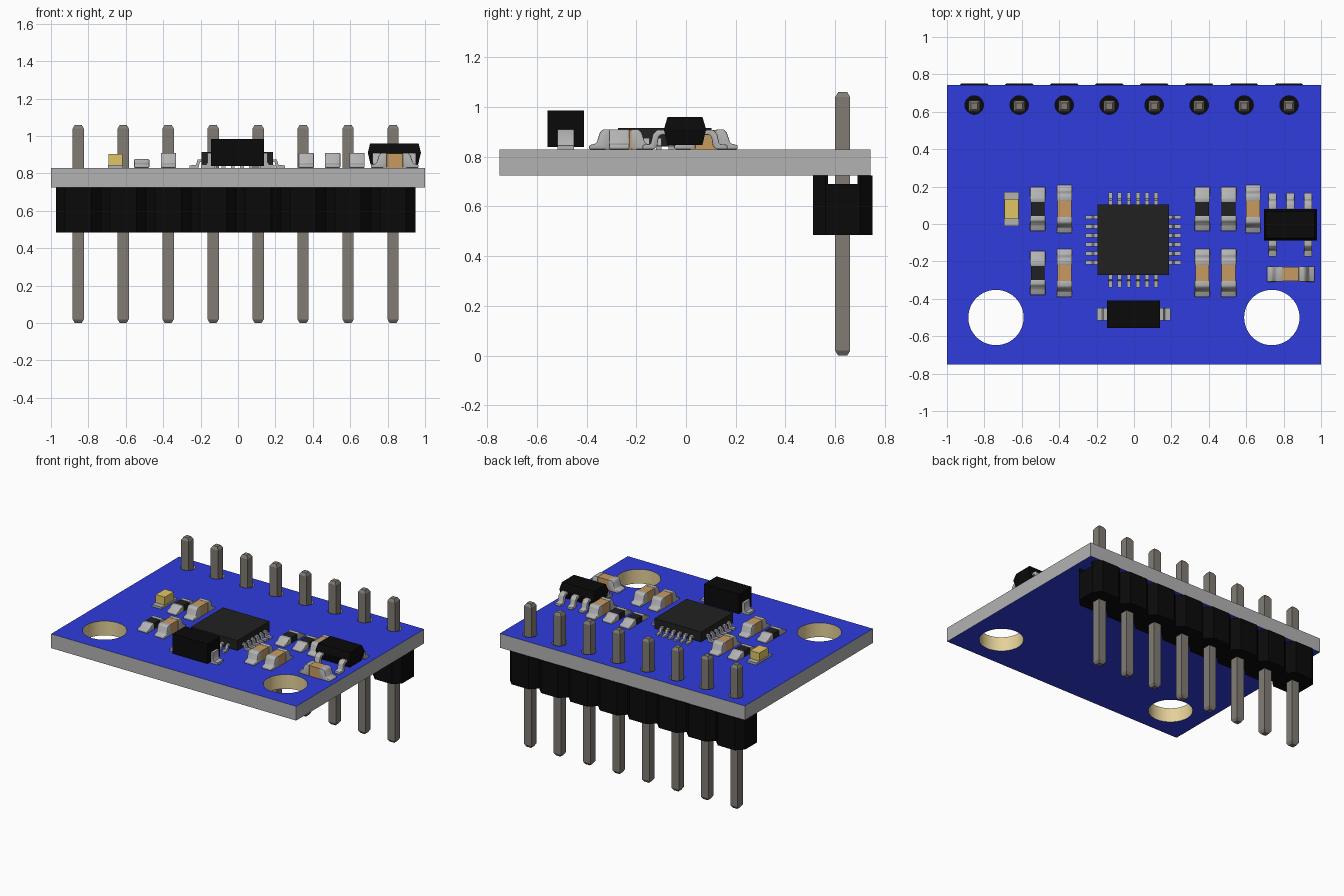
import bpy, bmesh
from math import radians, cos, sin, pi
from mathutils import Matrix

if "Cube" in bpy.data.objects:
    bpy.data.objects.remove(bpy.data.objects["Cube"])

TOP, BOT = 0.83, 0.725          # board faces
PITCH, PIN_X, PIN_Y = 0.2405, -0.0125, 0.63


def mat(name, r, g, b):
    m = bpy.data.materials.new(name)
    m.diffuse_color = (r, g, b, 1)
    m.use_nodes = True
    m.node_tree.nodes["Principled BSDF"].inputs["Base Color"].default_value = m.diffuse_color
    return m


BLUE = mat("blue_mask", 0.03, 0.045, 0.72)
GREY = mat("grey_metal", 0.45, 0.45, 0.45)
BARE = mat("bare_board", 0.78, 0.64, 0.32)
BLACK = mat("black_plastic", 0.003, 0.003, 0.003)
DARK = mat("chip_plastic", 0.015, 0.015, 0.015)
TAN = mat("tan_ceramic", 0.57, 0.33, 0.12)
YELLOW = mat("yellow_lens", 0.75, 0.56, 0.13)
PIN = mat("pin_metal", 0.22, 0.2, 0.175)


def finish(name, bm, material, bevel=0, smooth=False):
    bmesh.ops.recalc_face_normals(bm, faces=bm.faces)
    if bevel:
        bmesh.ops.bevel(bm, geom=bm.edges[:], offset=bevel, segments=2,
                        profile=0.5, affect='EDGES', clamp_overlap=True)
    me = bpy.data.meshes.new(name)
    bm.to_mesh(me)
    bm.free()
    me.materials.append(material)
    ob = bpy.data.objects.new(name, me)
    bpy.context.collection.objects.link(ob)
    if smooth:
        bpy.ops.object.select_all(action='DESELECT')
        ob.select_set(True)
        bpy.context.view_layer.objects.active = ob
        bpy.ops.object.shade_smooth_by_angle(angle=radians(40))
    return ob


def loft(bm, cx, cy, rings):
    """Stack of rectangles (half x, half y, z) joined into a solid."""
    loops = [[bm.verts.new((cx + sx * hx, cy + sy * hy, z))
              for sx, sy in ((-1, -1), (1, -1), (1, 1), (-1, 1))] for hx, hy, z in rings]
    bm.faces.new(loops[0])
    bm.faces.new(loops[-1])
    for a, b in zip(loops, loops[1:]):
        for i in range(4):
            j = (i + 1) % 4
            bm.faces.new((a[i], a[j], b[j], b[i]))


def box(name, cx, cy, hx, hy, z0, z1, material):
    bm = bmesh.new()
    loft(bm, cx, cy, [(hx, hy, z0), (hx, hy, z1)])
    return finish(name, bm, material)


def prism(bm, a, b):
    """Solid between two matching outlines."""
    a, b = [bm.verts.new(p) for p in a], [bm.verts.new(p) for p in b]
    bm.faces.new(a)
    bm.faces.new(b)
    for i in range(len(a)):
        j = (i + 1) % len(a)
        bm.faces.new((a[i], a[j], b[j], b[i]))


def lead(bm, profile, half, cx, cy, angle, off=0):
    """Side profile (outward, height) extruded sideways, turned, set on the board."""
    m = Matrix.Translation((cx, cy, TOP)) @ Matrix.Rotation(angle, 4, 'Z')
    prism(bm, *[[m @ Matrix.Translation((u, off + s * half, h)).translation
                 for u, h in profile] for s in (-1, 1)])


# Circuit board: filled outline with holes
cu = bpy.data.curves.new("board_outline", 'CURVE')
cu.dimensions, cu.fill_mode, cu.extrude = '2D', 'BOTH', (TOP - BOT) / 2


def outline(points):
    sp = cu.splines.new('POLY')
    sp.points.add(len(points) - 1)
    for p, (x, y) in zip(sp.points, points):
        p.co = (x, y, 0, 1)
    sp.use_cyclic_u = True


def circle(cx, cy, r, n):
    outline([(cx + r * cos(2 * pi * i / n), cy + r * sin(2 * pi * i / n)) for i in range(n)])


pins = [PIN_X + (i - 3.5) * PITCH for i in range(8)]
outline([(-1, -0.75), (1, -0.75), (1, 0.742), (-1, 0.742)])
for x in (-0.738, 0.737):
    circle(x, -0.5, 0.148, 48)
for x in pins:
    circle(x, PIN_Y + 0.006, 0.05, 24)
tmp = bpy.data.objects.new("board_outline", cu)
bpy.context.collection.objects.link(tmp)
bpy.context.view_layer.update()
me = bpy.data.meshes.new_from_object(tmp.evaluated_get(bpy.context.evaluated_depsgraph_get()))
bpy.data.objects.remove(tmp)
bm = bmesh.new()
bm.from_mesh(me)
bmesh.ops.remove_doubles(bm, verts=bm.verts, dist=1e-5)
bmesh.ops.translate(bm, verts=bm.verts, vec=(0, 0, (TOP + BOT) / 2))
board = finish("circuit_board", bm, BLUE)
board.data.materials.append(GREY)
board.data.materials.append(BARE)
for p in board.data.polygons:
    c = p.center
    if abs(p.normal.z) < 0.5:
        edge = abs(c.x) > 0.99 or c.y > 0.73 or c.y < -0.74
        p.material_index = 1 if edge else 2
        p.use_smooth = not edge
    else:
        p.material_index = 0
        p.use_smooth = False

# Header strip: scalloped block with two rails under the board
def scallop(side):
    pts = []
    for x in pins:
        for dx, d in ((-0.119, 0.07), (-0.07, 0.12), (0.07, 0.12), (0.119, 0.07)):
            pts.append((x + dx, PIN_Y + side * d))
    return pts


bm = bmesh.new()
back, front = scallop(1), scallop(-1)
ends = (pins[0] - 0.119, pins[-1] + 0.119)


def slab(pts, z0, z1):
    prism(bm, [(x, y, z0) for x, y in pts], [(x, y, z1) for x, y in pts])


slab(front + back[::-1], 0.485, 0.69)
for side, pts in ((1, back), (-1, front)):
    y = PIN_Y + side * 0.06
    slab(pts + [(ends[1], y), (ends[0], y)], 0.69, BOT)
finish("header_block", bm, BLACK)

# Header pins with tapered tips
for i, x in enumerate(pins):
    bm = bmesh.new()
    loft(bm, x, PIN_Y, [(0.018, 0.018, 0), (0.03, 0.03, 0.02), (0.03, 0.03, 1.04), (0.018, 0.018, 1.06)])
    finish(f"header_pin_{i + 1}", bm, PIN)

# Main chip with six leads on each side
CX, CY = -0.004, -0.085
box("main_chip", CX, CY, 0.19, 0.188, 0.842, 0.915, DARK)
chip_lead = [(0.18, 0.03), (0.2, 0.03), (0.208, 0), (0.254, 0), (0.254, 0.013),
             (0.221, 0.015), (0.211, 0.045), (0.18, 0.045)]
bm = bmesh.new()
for k in range(4):
    for i in range(6):
        lead(bm, chip_lead, 0.0105, CX, CY, k * pi / 2, (i - 2.5) * 0.0485)
finish("chip_leads", bm, GREY, smooth=True)

# Boxy diode with bent end tabs
box("diode_body", -0.002, -0.483, 0.142, 0.073, 0.84, 0.985, BLACK)
tab = [(0.12, 0), (0.197, 0), (0.197, 0.016), (0.168, 0.018), (0.16, 0.03), (0.16, 0.08), (0.12, 0.08)]
bm = bmesh.new()
for a in (0, pi):
    lead(bm, tab, 0.033, -0.002, -0.483, a)
finish("diode_tabs", bm, GREY, smooth=True)

# Five-lead regulator
RX, RY = 0.836, -0.004
bm = bmesh.new()
loft(bm, RX, RY, [(0.127, 0.07, 0.848), (0.142, 0.085, 0.91), (0.13, 0.07, 0.96)])
finish("regulator_body", bm, BLACK)
reg_lead = [(0.05, 0.058), (0.096, 0.058), (0.106, 0.05), (0.112, 0.012), (0.124, 0), (0.17, 0),
            (0.17, 0.018), (0.138, 0.021), (0.13, 0.06), (0.112, 0.078), (0.05, 0.078)]
bm = bmesh.new()
for a, offs in ((pi / 2, (-0.095, 0, 0.095)), (-pi / 2, (-0.095, 0.095))):
    for o in offs:
        lead(bm, reg_lead, 0.022, RX, RY, a, o)
finish("regulator_leads", bm, GREY, bevel=0.004, smooth=True)


# Small two-ended parts: soldered end caps around a coloured body
def chip_part(name, x, y, material, inner, length, height, turned=False):
    hx, hy = (inner + 0.02, 0.037) if turned else (0.037, inner + 0.02)
    box(name + "_body", x, y, hx, hy, TOP, TOP + height - 0.003, material)
    s = length - 0.044
    prof = [(inner, 0), (length, 0), (length, 0.016), (s + 0.014, 0.024),
            (s, height - 0.012), (s - 0.012, height), (inner, height)]
    bm = bmesh.new()
    for a in (0, pi):
        lead(bm, prof, 0.041, x, y, a + (0 if turned else pi / 2))
    finish(name + "_end_caps", bm, GREY, bevel=0.005, smooth=True)


for i, (x, y) in enumerate([(-0.515, 0.08), (-0.515, -0.262), (0.365, 0.08), (0.506, 0.08)]):
    chip_part(f"resistor_{i + 1}", x, y, DARK, 0.036, 0.118, 0.046)
for i, (x, y, t) in enumerate([(-0.372, 0.08, 0), (-0.372, -0.262, 0), (0.365, -0.262, 0),
                               (0.506, -0.262, 0), (0.636, 0.08, 0), (0.838, -0.268, 1)]):
    chip_part(f"capacitor_{i + 1}", x, y, TAN, 0.042, 0.128, 0.08, bool(t))

# Indicator light
box("light_base", -0.655, 0.08, 0.039, 0.09, TOP, 0.846, GREY)
box("light_lens", -0.655, 0.081, 0.037, 0.053, 0.846, 0.905, YELLOW)
